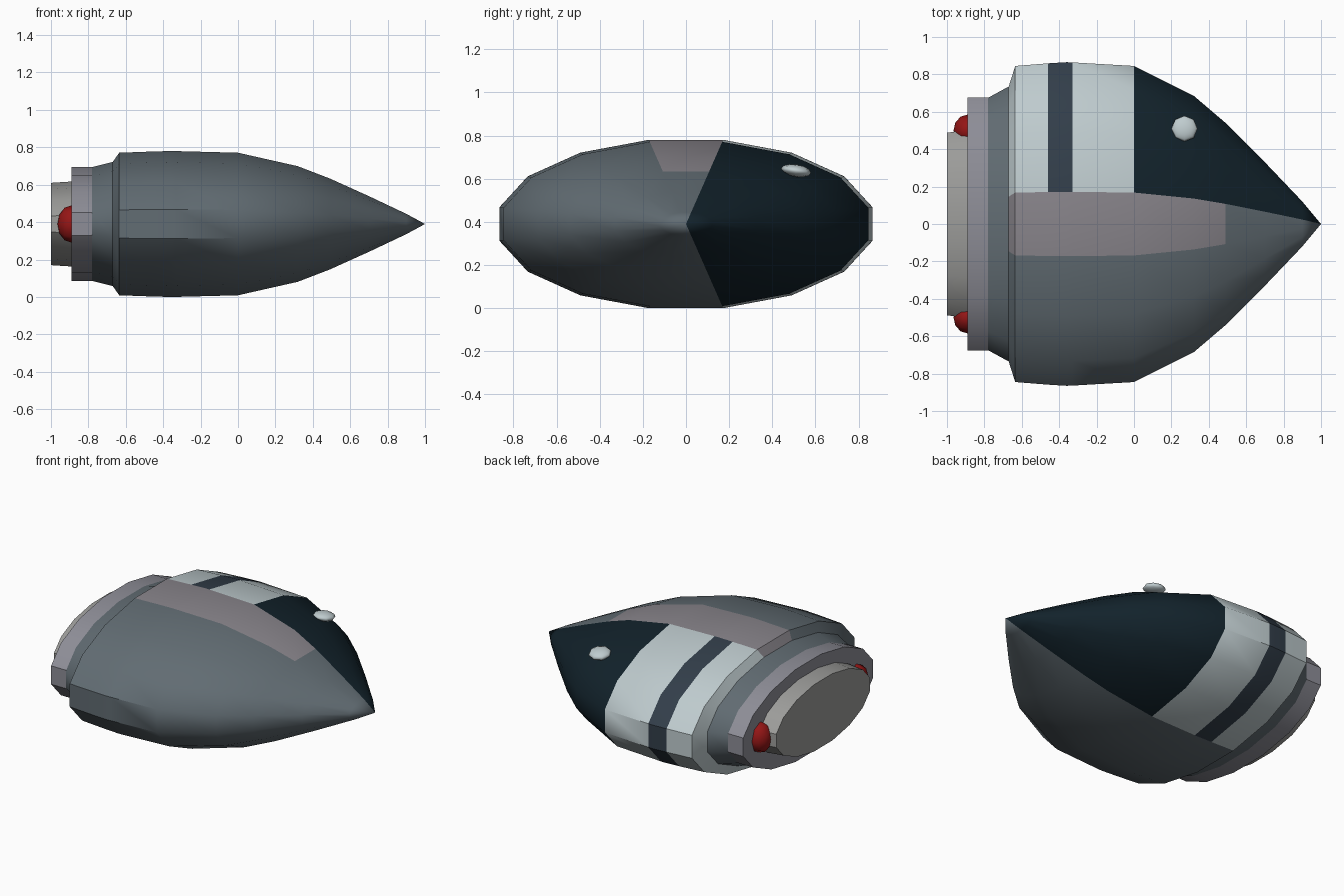
import bpy, bmesh
from math import sin, cos, pi

if "Cube" in bpy.data.objects:
    bpy.data.objects.remove(bpy.data.objects["Cube"])

SIDES, MID, FLAT = 16, 0.39, 0.451   # hull sides, axis height, height/width ratio


def material(name, rgb):
    m = bpy.data.materials.new(name)
    m.diffuse_color = (*rgb, 1)
    m.use_nodes = True
    m.node_tree.nodes["Principled BSDF"].inputs["Base Color"].default_value = m.diffuse_color
    return m


SLATE = material("slate", (.12, .15, .17))
PANEL = material("panel", (.25, .235, .26))
WHITE = material("white", (.52, .60, .62))
STRIPE = material("stripe", (.032, .048, .068))
NAVY = material("navy", (.006, .016, .024))
RED = material("red", (.30, .008, .008))
RIM = material("rim", (.27, .27, .31))
NOZZLE = material("nozzle", (.33, .33, .32))


def loft(name, profile, mats, pick=None, angle=0.7):
    """Sweep (x, half width) stations into a closed 16-sided elliptical body."""
    bm = bmesh.new()
    rings = []
    for x, w in profile:
        a = w / cos(pi / SIDES)
        rings.append([bm.verts.new((x, a * cos(t), MID + FLAT * a * sin(t)))
                      for t in ((i + .5) * 2 * pi / SIDES for i in range(SIDES))])
    for r, s in zip(rings, rings[1:]):
        for i in range(SIDES):
            j = (i + 1) % SIDES
            f = bm.faces.new((r[i], r[j], s[j], s[i]))
            if pick:
                f.material_index = pick(f.calc_center_median(), i)
    bm.faces.new(rings[0])
    bm.faces.new(rings[-1])
    bmesh.ops.remove_doubles(bm, verts=bm.verts, dist=1e-5)
    bmesh.ops.recalc_face_normals(bm, faces=bm.faces)
    me = bpy.data.meshes.new(name)
    bm.to_mesh(me)
    bm.free()
    for m in mats:
        me.materials.append(m)
    ob = bpy.data.objects.new(name, me)
    bpy.context.collection.objects.link(ob)
    smooth(ob, angle)
    return ob


def smooth(ob, angle):
    bpy.ops.object.select_all(action='DESELECT')
    ob.select_set(True)
    bpy.context.view_layer.objects.active = ob
    bpy.ops.object.shade_smooth_by_angle(angle=angle)


def ball(name, loc, scale, mat, rot=(0, 0, 0)):
    bpy.ops.mesh.primitive_uv_sphere_add(segments=8, ring_count=6, location=loc, rotation=rot)
    ob = bpy.context.object
    ob.name = name
    ob.scale = scale
    ob.data.materials.append(mat)
    smooth(ob, 1.2)


# Hull paint: top strip panel, bands and dark nose on the +y side
def paint(c, i):
    if c.x < -.67:
        return 0
    if i == 3:                          # flat top strip
        return 1 if c.x < .49 else 0
    if i in (0, 1, 2, 12, 13, 14, 15) and i != 12 or i == 12:
        if c.x > 0:
            return 4
        return 3 if -.46 < c.x < -.33 else 2
    return 0


# Hull
hull = [(-.78, .675), (-.67, .735), (-.635, .845), (-.46, .859), (-.36, .865),
        (-.33, .864), (0, .845), (.32, .685), (.49, .54), (.7, .33), (.9, .12), (1, 0)]
loft("hull", hull, [SLATE, PANEL, WHITE, STRIPE, NAVY], paint)

# Rear collar and exhaust
loft("rear_collar", [(-.89, .675), (-.78, .675)], [RIM])
loft("exhaust", [(-1, .488), (-.88, .505)], [NOZZLE])

# Tail lamps on both sides of the exhaust
for side, s in (("left", -1), ("right", 1)):
    ball("tail_lamp_" + side, (-.89, s * .5, MID), (.075, .085, .1), RED, (0, pi / 2, 0))

# Dome lamp on the nose
ball("nose_lamp", (.27, .51, .637), (.07, .07, .029), WHITE, (-.15, 0, 0))

# Correct the lamp scale after its quarter turn
for ob in bpy.data.objects:
    if ob.name.startswith("tail_lamp"):
        ob.scale = (.1, .085, .075)
